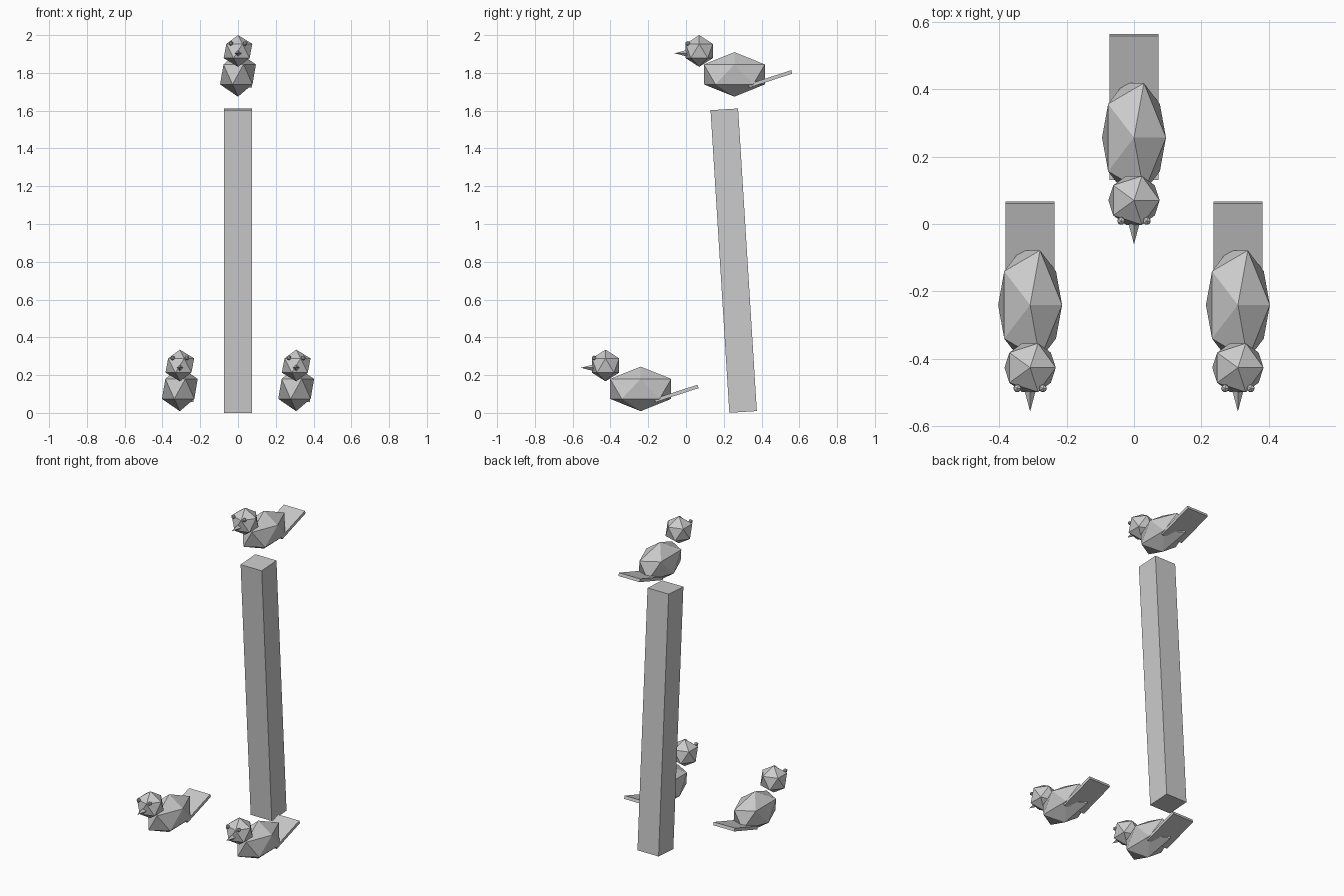
import bpy
from math import radians
from mathutils import Matrix, Vector

cube = bpy.data.objects.get("Cube")
if cube:
    bpy.data.objects.remove(cube, do_unlink=True)

# single flat colour
grey = bpy.data.materials.new("plain_grey")
grey.use_nodes = True
colour = (0.6, 0.6, 0.6, 1)
grey.diffuse_color = colour
grey.node_tree.nodes["Principled BSDF"].inputs["Base Color"].default_value = colour


def finish(name, scale=(1, 1, 1)):
    ob = bpy.context.object
    ob.name = name
    ob.scale = scale
    ob.data.materials.append(grey)
    return ob


def ball(name, loc, scale):
    bpy.ops.mesh.primitive_ico_sphere_add(subdivisions=1, radius=1, location=loc)
    return finish(name, scale)


def box(name, loc, size, tilt):
    bpy.ops.mesh.primitive_cube_add(size=1, location=loc, rotation=(radians(tilt), 0, 0))
    return finish(name, size)


def bird(prefix, origin):
    """Low-poly bird; origin is the centre of its body."""
    def at(x, y, z):
        return Vector(origin) + Vector((x, y, z))

    ball(prefix + "_body", at(0, 0, 0), (0.106, 0.19, 0.118))
    ball(prefix + "_head", at(0, -0.186, 0.124), (0.085, 0.085, 0.084))
    box(prefix + "_tail", at(0, 0.19, -0.024), (0.146, 0.24, 0.019), 18)
    # beak: a four-sided spike pointing forward
    bpy.ops.mesh.primitive_cone_add(vertices=4, radius1=0.02, depth=0.075,
                                    location=at(0, -0.2785, 0.112),
                                    rotation=(radians(90), 0, 0))
    finish(prefix + "_beak")
    for side, x in (("left", 0.038), ("right", -0.038)):
        ball(f"{prefix}_{side}_eye", at(x, -0.247, 0.164), (0.013,) * 3)


# leaning post with one bird above it and two at its foot
box("post", (0, 0.2525, 0.806), (0.146, 0.146, 1.605), 3.55)
bird("upper_bird", (0, 0.256, 1.792))
bird("lower_left_bird", (0.308, -0.24, 0.127))
bird("lower_right_bird", (-0.308, -0.24, 0.127))
